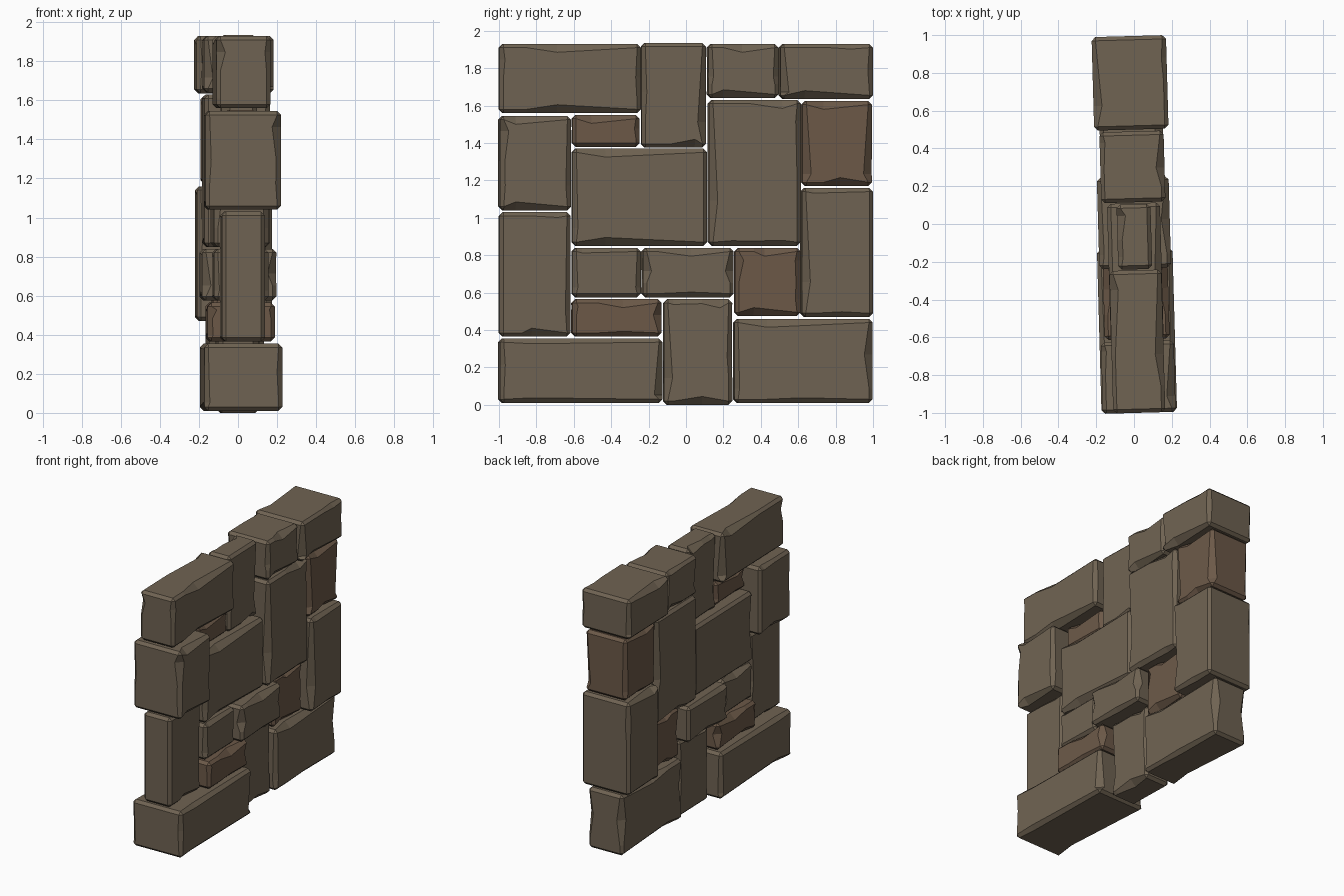
import bpy, bmesh, random
from mathutils import Vector, Matrix

if "Cube" in bpy.data.objects:
    bpy.data.objects.remove(bpy.data.objects["Cube"])

random.seed(7)
TURN = Matrix.Rotation(0.028, 4, 'Z')   # the wall sits slightly skewed
CH = 0.02                               # chamfer on every stone


def make_mat(name, col):
    m = bpy.data.materials.new(name)
    m.diffuse_color = (*col, 1)
    m.use_nodes = True
    m.node_tree.nodes["Principled BSDF"].inputs["Base Color"].default_value = m.diffuse_color
    return m


BROWN = make_mat("brown_stone", (0.16, 0.125, 0.085))
RED = make_mat("reddish_stone", (0.15, 0.10, 0.065))


def chip(bm, half, axis, pos):
    """Cut a loop across the stone and push its corner points inwards."""
    no = Vector((0, 0, 0))
    no[axis] = 1
    cut = bmesh.ops.bisect_plane(bm, geom=bm.verts[:] + bm.edges[:] + bm.faces[:],
                                 plane_co=no * pos, plane_no=no)["geom_cut"]
    a, b = [i for i in range(3) if i != axis]
    depth = {}
    for v in [g for g in cut if isinstance(g, bmesh.types.BMVert)]:
        da, db = half[a] - abs(v.co[a]), half[b] - abs(v.co[b])
        if da > CH * 1.1 or db > CH * 1.1:
            continue
        key = (v.co[a] > 0, v.co[b] > 0)
        d = depth.setdefault(key, random.choice((0, 0, 0.008, 0.025)))
        move = b if da < db else a
        v.co[move] -= d * (1 if v.co[move] > 0 else -1)


def stone(name, y0, y1, z0, z1, hx, mat=BROWN):
    half = Vector((hx, (y1 - y0) / 2, (z1 - z0) / 2))
    bm = bmesh.new()
    bmesh.ops.create_cube(bm, size=2)
    bmesh.ops.scale(bm, vec=half, verts=bm.verts)
    bmesh.ops.bevel(bm, geom=bm.edges[:], offset=CH, segments=1,
                    affect='EDGES', profile=0.5)
    # worn edges along the height and the length
    for axis in (1, 2):
        for base in (-0.55, 0.0, 0.55):
            chip(bm, half, axis, half[axis] * (base + random.uniform(-0.2, 0.2)))
    bmesh.ops.dissolve_limit(bm, angle_limit=0.01, verts=bm.verts[:], edges=bm.edges[:])
    bmesh.ops.recalc_face_normals(bm, faces=bm.faces)
    bm.transform(TURN @ Matrix.Translation((0, (y0 + y1) / 2, (z0 + z1) / 2)))
    me = bpy.data.meshes.new(name)
    bm.to_mesh(me)
    bm.free()
    me.materials.append(mat)
    bpy.context.collection.objects.link(bpy.data.objects.new(name, me))


# top course
stone("top_long_stone", -1.0, -0.245, 1.56, 1.93, 0.138)
stone("top_tall_stone", -0.24, 0.105, 1.375, 1.935, 0.09)
stone("top_small_stone", 0.115, 0.49, 1.64, 1.93, 0.17)
stone("top_corner_stone", 0.50, 0.995, 1.635, 1.93, 0.197)
# middle courses
stone("left_upper_stone", -1.0, -0.62, 1.04, 1.545, 0.193)
stone("red_upper_stone", -0.61, -0.25, 1.38, 1.55, 0.08, RED)
stone("centre_stone", -0.61, 0.11, 0.85, 1.37, 0.14)
stone("tall_centre_stone", 0.12, 0.61, 0.85, 1.63, 0.168)
stone("red_right_stone", 0.62, 0.99, 1.17, 1.625, 0.165, RED)
stone("left_lower_stone", -1.0, -0.62, 0.365, 1.03, 0.11)
stone("right_tall_stone", 0.615, 0.995, 0.47, 1.16, 0.193)
# lower courses
stone("small_left_stone", -0.61, -0.245, 0.575, 0.84, 0.14)
stone("small_centre_stone", -0.235, 0.25, 0.575, 0.84, 0.19)
stone("red_centre_stone", 0.26, 0.61, 0.475, 0.84, 0.12, RED)
stone("red_lower_stone", -0.61, -0.135, 0.365, 0.565, 0.172, RED)
# bottom course
stone("bottom_left_stone", -1.0, -0.13, 0.01, 0.355, 0.2)
stone("bottom_middle_stone", -0.12, 0.245, 0.0, 0.565, 0.105)
stone("bottom_right_stone", 0.255, 0.995, 0.01, 0.46, 0.14)
